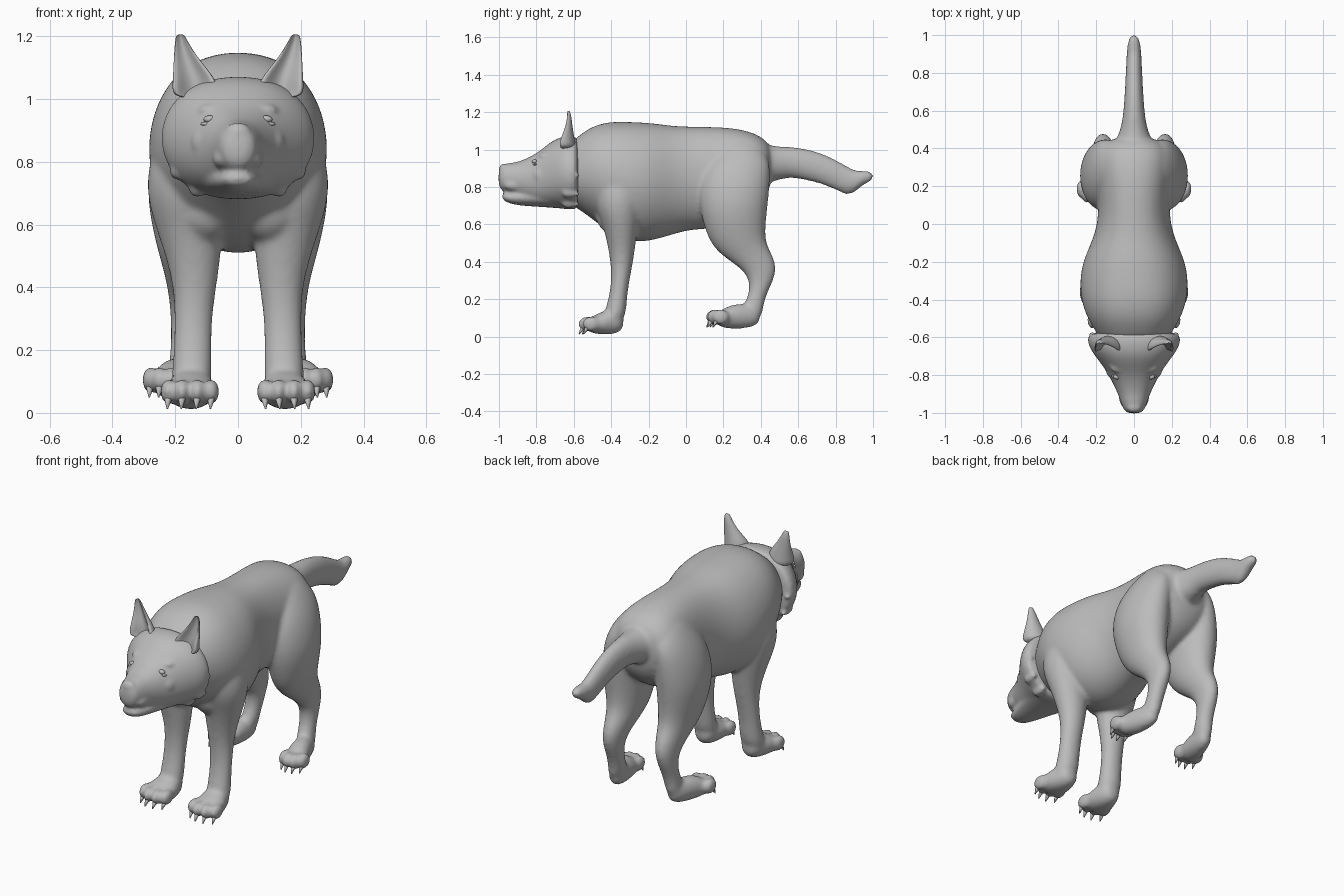
import bpy
import bmesh
from math import copysign, cos, sin, pi
from mathutils import Matrix, Vector

default_cube = bpy.data.objects.get("Cube")
if default_cube:
    bpy.data.objects.remove(default_cube, do_unlink=True)

SIDES = (1, -1)
grey = (0.5, 0.5, 0.5, 1.0)
fur = bpy.data.materials.new("grey_fur")
fur.use_nodes = True
fur.diffuse_color = grey
fur.node_tree.nodes["Principled BSDF"].inputs["Base Color"].default_value = grey


def loft(bm, rows, along="z", side=1, sides=16, hollow=0.0, top=1.0, bottom=1.0):
    """Skin oval rings; each row is position, x range, then y or z range.
    A top or bottom power below one makes that half of the oval fuller."""
    rings = []
    for position, left, right, low, high in rows:
        ring = []
        for step in range(sides):
            angle = 2 * pi * step / sides
            c, s = cos(angle), sin(angle)
            c = copysign(abs(c) ** (top if s > 0 else bottom), c)
            if s < 0:
                s *= 1 - 2 * hollow * s * s
            x = side * ((left + right) / 2 + (right - left) / 2 * c * 1.03)
            other = (low + high) / 2 + (high - low) / 2 * s * 1.03
            spot = (x, other, position) if along == "z" else (x, position, other)
            ring.append(bm.verts.new(spot))
        rings.append(ring)
    for first, second in zip(rings, rings[1:]):
        for i in range(sides):
            j = (i + 1) % sides
            bm.faces.new((first[i], first[j], second[j], second[i]))
    bm.faces.new(rings[0])
    bm.faces.new(rings[-1])


def centred(rows):
    """Turn rows of y, bottom, top, half width into loft rows."""
    return [(y, -w, w, low, high) for y, low, high, w in rows]


def blob(bm, centre, size, side=1):
    place = Matrix.Translation((side * centre[0], centre[1], centre[2]))
    bmesh.ops.create_uvsphere(bm, u_segments=12, v_segments=8, radius=1,
                              matrix=place @ Matrix.Diagonal((*size, 1)))


def spike(bm, base, tip, radius, side=1):
    base = Vector((side * base[0], base[1], base[2]))
    tip = Vector((side * tip[0], tip[1], tip[2]))
    line = tip - base
    turn = line.to_track_quat("Z", "Y").to_matrix().to_4x4()
    bmesh.ops.create_cone(bm, cap_ends=True, segments=8, radius1=radius,
                          radius2=radius * 0.15, depth=line.length,
                          matrix=Matrix.Translation((base + tip) / 2) @ turn)


def finish(bm, name, voxel=0.0, subdivide=True, smoothing=4):
    bmesh.ops.recalc_face_normals(bm, faces=bm.faces[:])
    for face in bm.faces:
        face.smooth = True
    mesh = bpy.data.meshes.new(name)
    bm.to_mesh(mesh)
    bm.free()
    mesh.materials.append(fur)
    part = bpy.data.objects.new(name, mesh)
    bpy.context.collection.objects.link(part)
    if subdivide:
        part.modifiers.new("Round", "SUBSURF").levels = 2
        part.modifiers["Round"].render_levels = 2
    if voxel:
        remesh = part.modifiers.new("Blend", "REMESH")
        remesh.mode = "VOXEL"
        remesh.voxel_size = voxel
        remesh.use_smooth_shade = True
        soften = part.modifiers.new("Soften", "SMOOTH")
        soften.factor = 0.5
        soften.iterations = smoothing


# Body: torso, tail and legs blended into one skin
body = bmesh.new()
torso = [(-.64, .72, 1.02, .16), (-.57, .68, 1.075, .2), (-.5, .63, 1.125, .245),
         (-.4, .55, 1.15, .28), (-.28, .505, 1.145, .285), (-.18, .515, 1.14, .262),
         (-.08, .545, 1.125, .215), (.02, .575, 1.12, .188), (.14, .575, 1.12, .188),
         (.26, .62, 1.113, .2), (.36, .67, 1.09, .205), (.42, .73, 1.055, .17),
         (.46, .82, 1.01, .1)]
loft(body, centred(torso), "y", top=.85)
tail = [(.4, .82, 1.04, .12), (.47, .83, 1.015, .08), (.55, .855, 1.015, .06),
        (.63, .84, 1.006, .053), (.72, .82, .983, .047), (.8, .785, .945, .043),
        (.87, .755, .905, .04), (.91, .775, .885, .038), (.94, .81, .888, .036),
        (1.005, .835, .882, .024)]
loft(body, centred(tail), "y")

front_leg = [(.95, .1, .22, -.44, -.26), (.82, .08, .282, -.48, -.23),
             (.7, .055, .292, -.485, -.24), (.6, .05, .265, -.445, -.255),
             (.5, .055, .23, -.42, -.27), (.4, .07, .205, -.403, -.283),
             (.3, .083, .202, -.398, -.303), (.2, .085, .204, -.413, -.317),
             (.12, .083, .212, -.44, -.32), (.05, .09, .205, -.44, -.36)]
front_foot = [(-.33, .1, .19, .03, .13), (-.4, .08, .212, .01, .155),
              (-.46, .068, .237, .012, .125), (-.53, .073, .237, .022, .1)]
hind_leg = [(1.06, .05, .14, .22, .36), (.96, .05, .215, .14, .445),
            (.86, .045, .265, .078, .45), (.72, .045, .292, .068, .438),
            (.6, .055, .275, .095, .423), (.5, .07, .25, .13, .423),
            (.43, .09, .23, .195, .465), (.36, .11, .218, .305, .485),
            (.29, .122, .213, .345, .463), (.2, .128, .214, .33, .418),
            (.13, .135, .224, .28, .413), (.08, .15, .215, .3, .38)]
hind_foot = [(.4, .145, .212, .065, .15), (.32, .14, .242, .043, .18),
             (.24, .148, .272, .042, .17), (.165, .163, .288, .05, .135)]
front_toes = [(.085, -.512), (.13, -.53), (.178, -.53), (.222, -.507)]
hind_toes = [(.175, .17), (.212, .152), (.25, .157), (.28, .185)]

claws = bmesh.new()
for side in SIDES:
    loft(body, front_leg, "z", side)
    loft(body, front_foot, "y", side)
    loft(body, hind_leg, "z", side)
    loft(body, hind_foot, "y", side)
    # Breast muscle that runs into the leg
    blob(body, (.1, -.38, .66), (.11, .11, .12), side)
    # Toes with a short tucked claw on each
    for toes, height in ((front_toes, .068), (hind_toes, .105)):
        for x, y in toes:
            blob(body, (x, y, height), (.027, .05, .042), side)
            spike(claws, (x, y - .018, height - .015),
                  (x + .003, y - .042, height - .055), .015, side)
    # Bump behind each hind ankle
    blob(body, (.165, .445, .39), (.03, .03, .05), side)
# Ragged hairs at the tail end
for y in (.84, .88, .92):
    spike(body, (0, y - .03, .83), (0, y + .02, y - .09), .03)
finish(body, "body", voxel=.011, smoothing=8)
finish(claws, "claws", subdivide=False)

# Head: skull and muzzle, lower jaw, brows, cheeks and nose
head = bmesh.new()
skull = [(-.568, .69, 1.058, .22), (-.6, .68, 1.072, .247), (-.65, .683, 1.07, .237),
         (-.7, .69, 1.055, .203), (-.75, .695, 1.018, .165), (-.8, .7, .978, .132),
         (-.86, .725, .948, .102), (-.91, .755, .93, .08), (-.96, .768, .926, .064),
         (-1.005, .79, .905, .045)]
loft(head, centred(skull), "y", top=.85, bottom=.85)
jaw = [(-.62, .68, .8, .16), (-.72, .69, .8, .125), (-.8, .695, .8, .1),
       (-.88, .7, .79, .076), (-.94, .71, .772, .058), (-.985, .73, .768, .038)]
loft(head, centred(jaw), "y")
blob(head, (0, -.972, .895), (.045, .03, .032))
for side in SIDES:
    blob(head, (.085, -.755, .965), (.045, .035, .02), side)
    blob(head, (.1, -.76, .86), (.055, .07, .06), side)
    blob(head, (.045, -.91, .81), (.038, .07, .035), side)
    # Low tufts that roughen the back edge of the ruff
    for x, z in ((.23, .86), (.205, .76), (.14, .705)):
        spike(head, (x * .88, -.67, z + .015), (x, -.56, z), .05, side)
finish(head, "head", voxel=.009, smoothing=6)

# Ears, hollowed toward the front
ears = bmesh.new()
ear = [(1.0, .06, .21, -.735, -.59), (1.05, .065, .208, -.72, -.595),
       (1.09, .093, .206, -.69, -.602), (1.13, .127, .204, -.663, -.608),
       (1.17, .152, .202, -.65, -.612), (1.195, .166, .199, -.645, -.618),
       (1.207, .173, .194, -.642, -.623)]
for side in SIDES:
    loft(ears, ear, "z", side, hollow=.75)
finish(ears, "ears")

# Eyes and lower lids
eyes = bmesh.new()
for side in SIDES:
    blob(eyes, (.09, -.809, .936), (.02, .014, .012), side)
    blob(eyes, (.09, -.806, .921), (.03, .014, .008), side)
finish(eyes, "eyes", subdivide=False)
